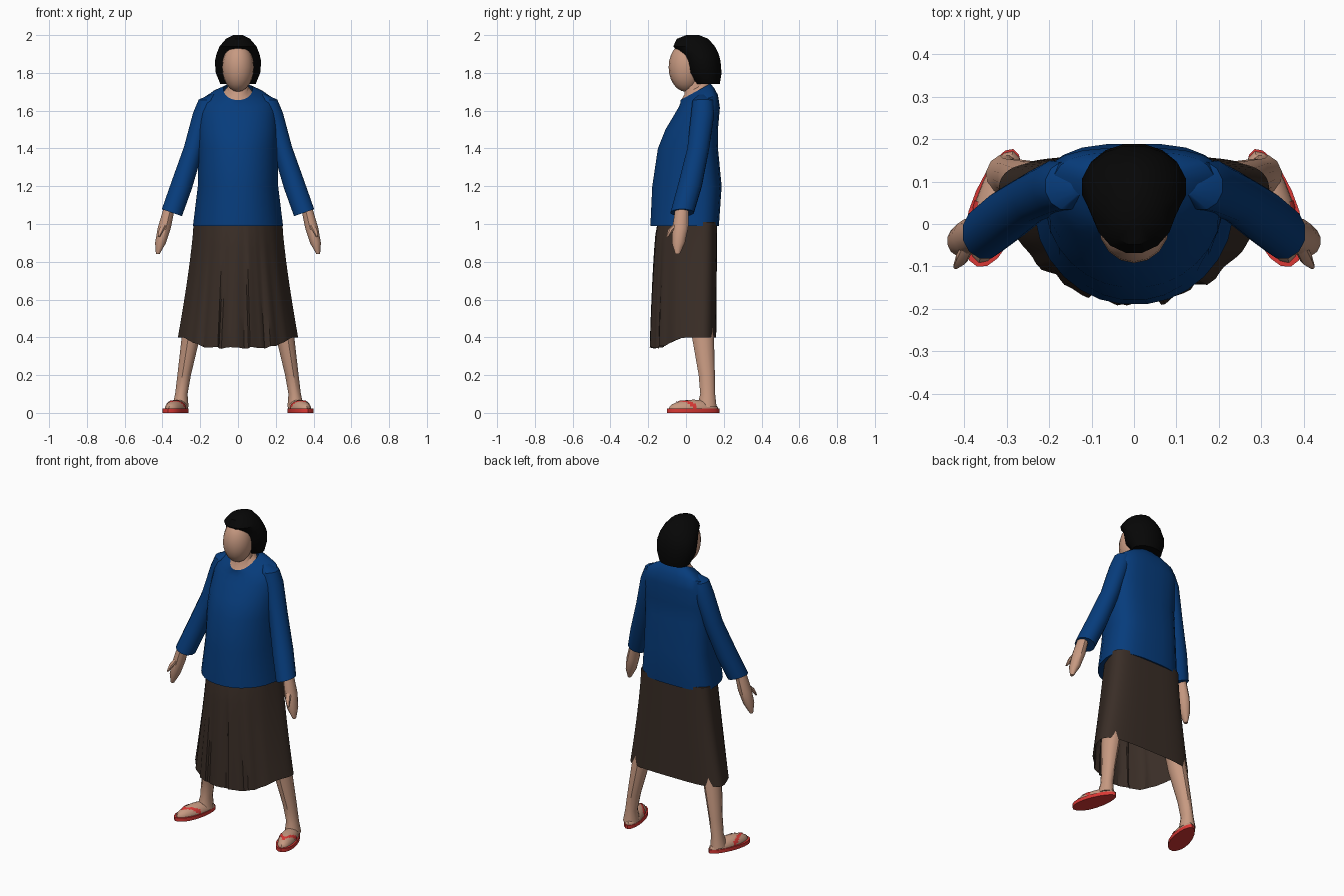
import bpy
import bmesh
import math
from mathutils import Matrix, Vector

default_cube = bpy.data.objects.get("Cube")
if default_cube:
    bpy.data.objects.remove(default_cube, do_unlink=True)


def make_material(name, red, green, blue):
    material = bpy.data.materials.new(name)
    material.use_nodes = True
    material.diffuse_color = (red, green, blue, 1)
    shader = material.node_tree.nodes["Principled BSDF"]
    shader.inputs["Base Color"].default_value = material.diffuse_color
    return material


skin = make_material("skin", .57, .32, .22)
blue_cloth = make_material("blue cloth", .002, .045, .2)
brown_cloth = make_material("brown cloth", .042, .027, .02)
black_hair = make_material("black hair", .002, .002, .002)
red_rubber = make_material("red rubber", .7, .04, .035)


def finish(name, bm, material):
    """Turn a bmesh into a smooth shaded object that keeps sharp edges."""
    bmesh.ops.recalc_face_normals(bm, faces=bm.faces)
    mesh = bpy.data.meshes.new(name)
    bm.to_mesh(mesh)
    bm.free()
    mesh.materials.append(material)
    part = bpy.data.objects.new(name, mesh)
    bpy.context.collection.objects.link(part)
    bpy.ops.object.select_all(action='DESELECT')
    part.select_set(True)
    bpy.context.view_layer.objects.active = part
    bpy.ops.object.shade_smooth_by_angle(angle=math.radians(35))


def skin_loops(name, loops, material, open_end=False):
    """Bridge neighbouring loops of points with quads and cap the ends."""
    bm = bmesh.new()
    rows = [[bm.verts.new(point) for point in loop] for loop in loops]
    for low, high in zip(rows, rows[1:]):
        for i in range(len(low)):
            bm.faces.new((low[i - 1], low[i], high[i], high[i - 1]))
    bm.faces.new(rows[0])
    if not open_end:
        bm.faces.new(rows[-1])
    finish(name, bm, material)


def angles(sides):
    return [math.tau * (i + .5) / sides for i in range(sides)]


def rounded(value, power):
    return math.copysign(abs(value) ** power, value)


def section(z, width, front, back, sides, power=1, egg=0, back_power=1):
    """Horizontal body section: egg makes the front narrower than the back."""
    middle, depth = (front + back) / 2, (back - front) / 2
    # Sections rise towards the back as they near the neckline
    slope = .55 * min(1, max(0, (z - 1.5) / .2)) ** 2 if z < 1.73 else 0
    points = []
    for angle in angles(sides):
        squareness = back_power if math.sin(angle) > 0 else power
        across = rounded(math.cos(angle), squareness)
        along = rounded(math.sin(angle), squareness)
        points.append(Vector((width * across * (1 + egg * along),
                              middle + depth * along,
                              z + slope * depth * along)))
    return points


def body(name, rings, material, sides=16, open_end=False, **shape):
    loops = [section(*ring, sides, **shape) for ring in rings]
    skin_loops(name, loops, material, open_end)


def limb(name, rings, material, side, sides=12, depth=1.1, cuff=0):
    """Tube through (x, y, z, radius) rings, tilted towards the last one."""
    loops = []
    for index, (x, y, z, radius) in enumerate(rings):
        tilt = cuff * index / (len(rings) - 1)
        loop = []
        for angle in angles(sides):
            across = radius * math.cos(angle)
            along = radius * depth * math.sin(angle)
            loop.append((side * (x + across), y + along, z + tilt * across))
        loops.append(loop)
    skin_loops(name, loops, material)


def ellipsoid(name, place, material, segments=16, keep=None):
    """Sphere set down by a matrix, keeping only the faces a rule allows."""
    bm = bmesh.new()
    bmesh.ops.create_uvsphere(bm, u_segments=segments,
                              v_segments=segments * 3 // 4, radius=1)
    if keep:
        unwanted = [f for f in bm.faces if not keep(f.calc_center_median())]
        bmesh.ops.delete(bm, geom=unwanted, context='FACES')
    bm.transform(place)
    finish(name, bm, material)


def placed(centre, size, turn=0):
    return (Matrix.Translation(centre) @ Matrix.Rotation(turn, 4, 'Z')
            @ Matrix.Diagonal((*size, 1)))


# Blouse with a scooped neckline
body("blouse", [
    (.99, .23, -.19, .175), (1.2, .205, -.18, .19), (1.4, .205, -.15, .17),
    (1.5, .205, -.11, .17), (1.6, .2, -.06, .18), (1.65, .18, -.04, .17),
    (1.68, .13, -.03, .15), (1.7, .075, -.03, .13)],
    blue_cloth, sides=24, power=.9, egg=.18, back_power=.7, open_end=True)


def skirt_loop(drop):
    """Skirt section, where drop runs from 0 at the waist to 1 at the hem."""
    loop = section(1.01 - .61 * drop, .21 + .075 * drop ** 1.3,
                   -.15 - .035 * math.sqrt(drop), .165 - .005 * drop,
                   sides=80, power=.9, egg=.28, back_power=.55)
    for point, angle in zip(loop, angles(len(loop))):
        front = max(0, -math.sin(angle))
        fold = math.cos(angle * 13) + .6 * math.cos(angle * 23 + 1)
        point.y += .013 * drop * fold * front ** 2
        point.x += .008 * drop * front * math.sin(angle * 17)
        point.z -= min(1, 1.4 * front) * (.055 * drop ** 4
                                          + .004 * drop * fold)
    return loop


# Skirt with a flat back and a pleated, lower front, open at the hem
skirt_steps = 9
skin_loops("skirt", [skirt_loop(i / skirt_steps)
                     for i in range(skirt_steps + 1)],
           brown_cloth, open_end=True)

# Neck, head and bobbed hair
body("neck", [(1.69, .08, -.03, .13), (1.72, .056, -.01, .12),
              (1.8, .05, 0, .12)], skin)
ellipsoid("head", placed((0, 0, 1.83), (.084, .092, .13)), skin)
body("hair", [
    (1.74, .095, .05, .18), (1.8, .12, 0, .19), (1.86, .125, -.01, .185),
    (1.9, .116, -.03, .175), (1.94, .1, -.07, .155),
    (1.98, .065, -.05, .12), (2, .025, 0, .07)], black_hair)


def on_strap(point):
    """V shaped band over the top of the foot, meeting at the toes."""
    return point.z > 0 and abs(point.y + .65 - .6 * abs(point.x)) < .11


def above_sole(point):
    return point.z > -.25


# Arms, legs and footwear on both sides
for word, side in (("left", 1), ("right", -1)):
    limb(word + "_sleeve", [
        (.13, .09, 1.685, .02), (.16, .09, 1.655, .05), (.185, .088, 1.58, .055),
        (.235, .065, 1.4, .052), (.3, .02, 1.2, .057),
        (.35, -.02, 1.06, .055)],
        blue_cloth, side, depth=1.15, cuff=.35)
    limb(word + "_hand", [
        (.36, -.02, 1.1, .03), (.39, -.03, .98, .036), (.41, -.04, .9, .03),
        (.425, -.045, .84, .01)], skin, side, depth=1.2)
    limb(word + "_thumb", [
        (.385, -.04, 1.01, .015), (.405, -.08, .97, .015),
        (.42, -.1, .93, .006)], skin, side, sides=8)
    limb(word + "_leg", [
        (.235, .08, .5, .05), (.25, .09, .4, .05), (.285, .11, .2, .037),
        (.3, .115, .1, .034), (.305, .11, .03, .045)],
        skin, side, depth=1.2)

    # Foot, strap and sole share one outward turn
    turn = side * math.radians(17)
    foot_centre = Vector((side * .325, .04, .02))
    foot_size = Vector((.05, .138, .05))
    ellipsoid(word + "_foot", placed(foot_centre, foot_size, turn), skin,
              keep=above_sole)
    ellipsoid(word + "_strap", placed(foot_centre, foot_size * 1.05, turn),
              red_rubber, segments=48, keep=on_strap)
    sole = bmesh.new()
    bmesh.ops.create_cone(sole, cap_ends=True, segments=18,
                          radius1=1, radius2=1, depth=1)
    for vert in sole.verts:
        vert.co.x *= 1 - .15 * vert.co.y
    sole.transform(placed((side * .327, .038, .011), (.057, .145, .022), turn))
    finish(word + "_slipper", sole, red_rubber)
